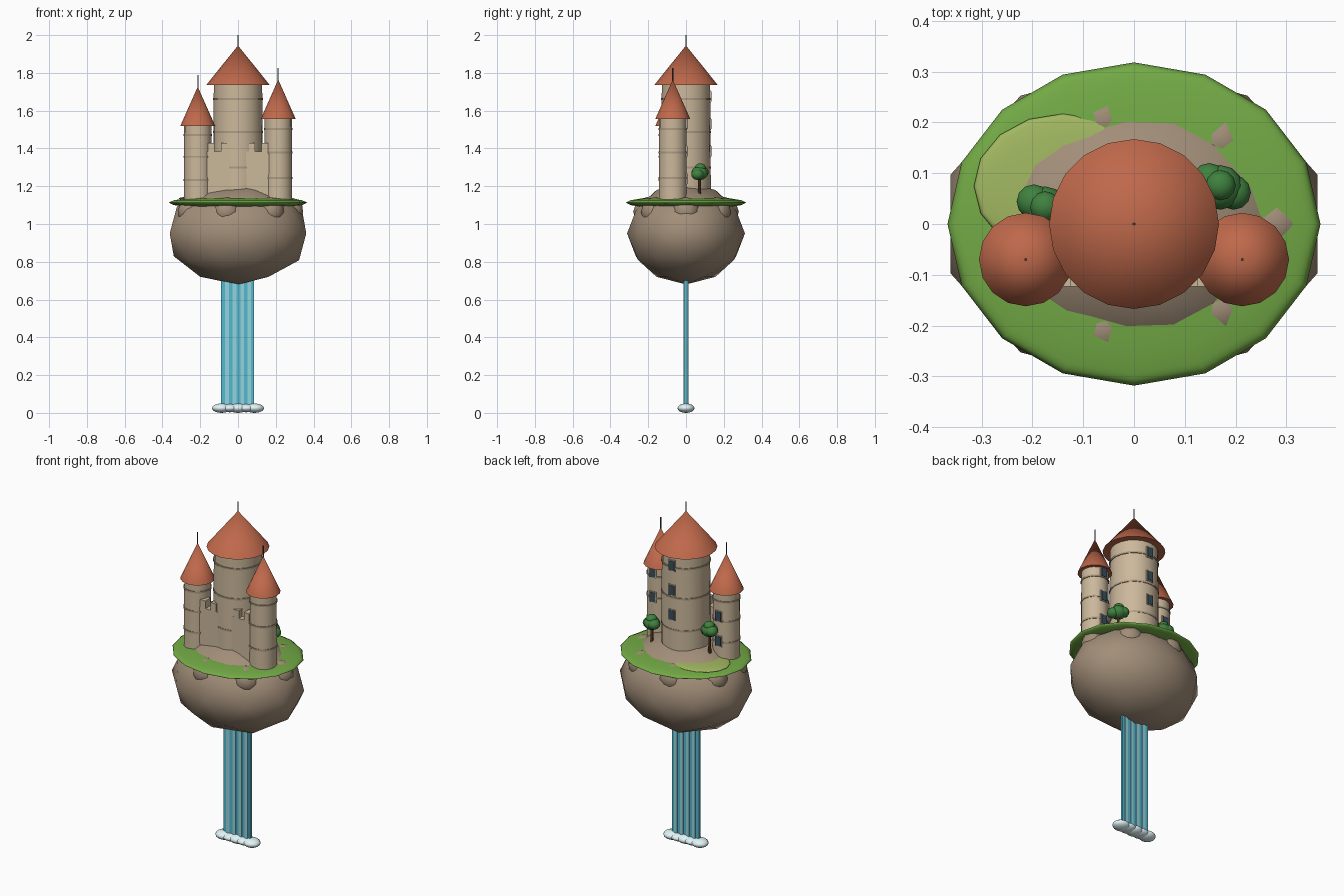
import bpy
from math import cos, sin, pi, radians

if "Cube" in bpy.data.objects:
    bpy.data.objects.remove(bpy.data.objects["Cube"])

def mat(name, r, g, b):
    m = bpy.data.materials.new(name)
    m.diffuse_color = (r, g, b, 1)
    m.use_nodes = True
    m.node_tree.nodes["Principled BSDF"].inputs["Base Color"].default_value = m.diffuse_color
    return m

STONE = mat("stone", .60, .48, .33)
BAND = mat("band_stone", .42, .33, .23)
ROOF = mat("roof_tile", .52, .14, .07)
ROCK = mat("rock", .36, .27, .19)
GRASS = mat("grass", .17, .40, .06)
MEADOW = mat("meadow", .36, .48, .12)
LEAF = mat("leaf", .05, .22, .05)
BARK = mat("bark", .16, .07, .03)
GLASS = mat("glass", .04, .08, .11)
IRON = mat("iron", .06, .06, .06)
WATER = mat("water", .09, .48, .62)
STREAK = mat("water_streak", .30, .66, .74)
FOAM = mat("foam", .75, .90, .93)

def finish(name, m, smooth=True):
    o = bpy.context.object
    o.name = name
    o.data.materials.append(m)
    if smooth:
        bpy.ops.object.shade_smooth_by_angle(angle=radians(40))
    return o

def cyl(name, m, x, y, z0, z1, r0, r1=None, n=20):
    r1 = r0 if r1 is None else r1
    bpy.ops.mesh.primitive_cone_add(vertices=n, radius1=r0, radius2=r1, depth=z1 - z0,
                                    location=(x, y, (z0 + z1) / 2))
    return finish(name, m)

def box(name, m, loc, size):
    bpy.ops.mesh.primitive_cube_add(size=1, location=loc)
    o = finish(name, m, False)
    o.scale = size
    return o

def blob(name, m, loc, radii, seg=16, rings=8):
    bpy.ops.mesh.primitive_uv_sphere_add(segments=seg, ring_count=rings, radius=1, location=loc)
    o = finish(name, m)
    o.scale = radii
    return o

def boulder(name, loc, radii):
    bpy.ops.mesh.primitive_ico_sphere_add(subdivisions=2, radius=1, location=loc)
    o = finish(name, ROCK)
    o.scale = radii
    return o

# floating island: rock body, boulders under the rim, turf cap, meadow patch
boulder("island_rock", (0, 0, .95), (.38, .312, .27))
for i in range(7):
    a = 2 * pi * i / 7
    boulder("rim_boulder", (.27 * cos(a), .21 * sin(a), 1.065), (.078, .075, .078))
blob("turf", GRASS, (0, 0, 1.113), (.367, .318, .034))
blob("meadow_patch", MEADOW, (-.14, .075, 1.135), (.175, .142, .015))

# towers with roof, spire, bands and rear windows
def tower(name, x, y, r, top, roof_r, apex, tip, n, windows):
    base = 1.11
    cyl(name + "_tower", STONE, x, y, base, top + .01, r * 1.015, r * .985, n)
    cyl(name + "_roof", ROOF, x, y, top, apex, roof_r, 0, n)
    cyl(name + "_spire", IRON, x, y, apex - .02, tip, .003, n=6)
    for f in (.3, .6, .88):
        z = base + f * (top - base)
        cyl(name + "_band", BAND, x, y, z - .005, z + .005, r + .003, n=n)
    for z in windows:
        box(name + "_window_frame", STONE, (x, y + r - .004, z), (.042, .014, .064))
        box(name + "_window", GLASS, (x, y + r - .003, z), (.034, .018, .054))

tower("main", 0, 0, .13, 1.737, .167, 1.945, 2.0, 20, (1.675, 1.53, 1.385))
tower("left", -.213, -.07, .073, 1.52, .092, 1.727, 1.79, 16, (1.385, 1.24))
tower("right", .213, -.07, .073, 1.557, .092, 1.765, 1.825, 16, (1.53, 1.385, 1.24))

# curtain wall with battlements
box("curtain_wall", STONE, (0, -.099, 1.25), (.34, .048, .27))
for s in (-1, 1):
    for x in (.074, .142):
        box("merlon", STONE, (s * x, -.099, 1.405), (.034, .048, .05))

# trees
def tree(name, x, y, z):
    cyl(name + "_trunk", BARK, x, y, 1.12, z, .009, .007, 8)
    for dx, dy, dz, r in ((0, 0, 0, .044), (.026, -.01, -.008, .034),
                          (-.022, .014, .004, .034), (.0, .004, .026, .03)):
        blob(name + "_foliage", LEAF, (x + dx, y + dy, z + dz), (r, r, r * .85), 12, 8)

tree("right_tree", .17, .072, 1.27)
tree("left_tree", -.175, .03, 1.305)

# waterfall and foam
box("waterfall", WATER, (-.002, 0, .37), (.174, .016, .68))
for x in (-.058, -.018, .022, .06):
    box("water_streak", STREAK, (x, 0, .37), (.02, .024, .67))
for i in range(5):
    blob("foam", FOAM, ((i - 2) * .044, 0, .025), (.05, .045, .022 if i % 2 else .025))
